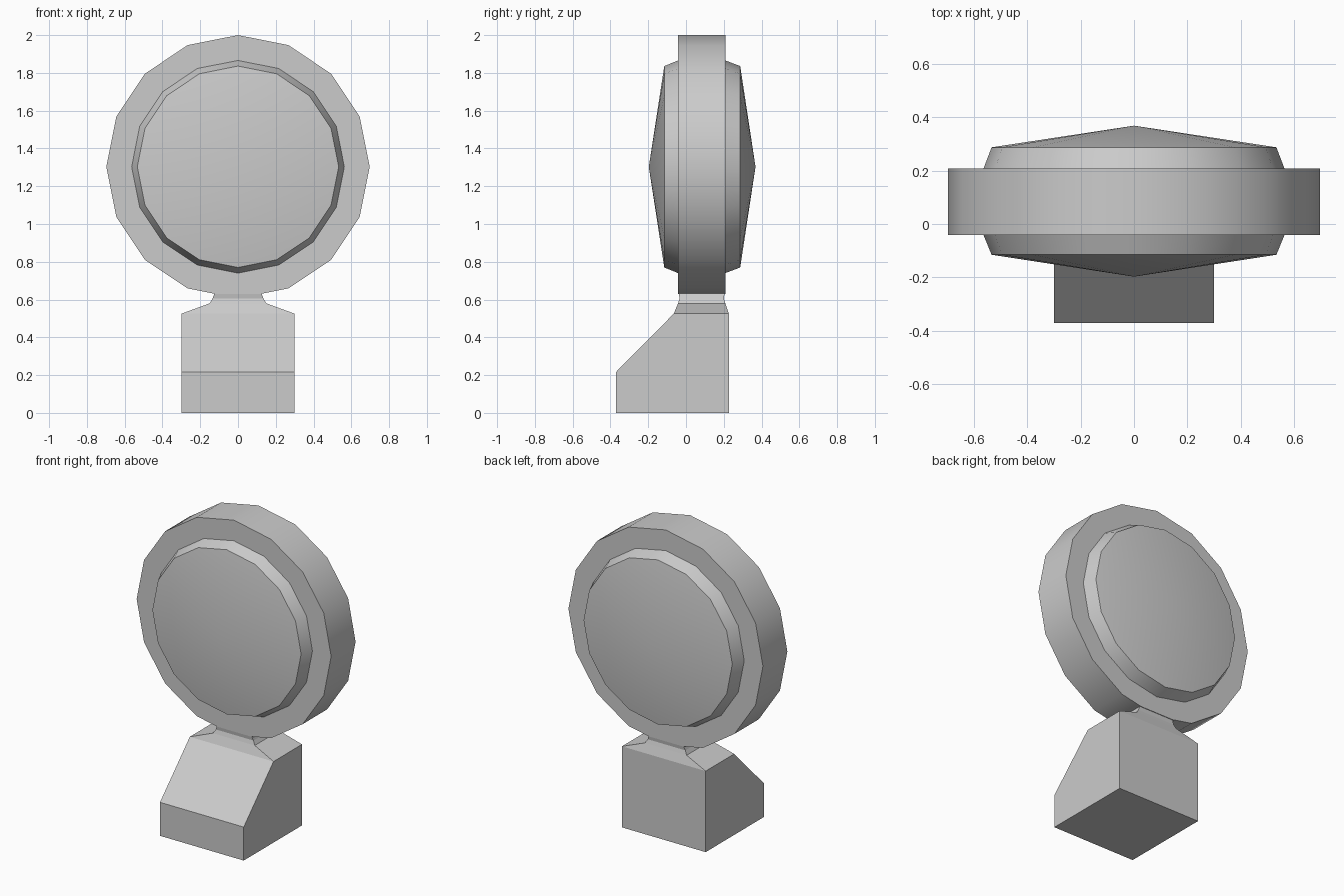
import bpy, bmesh, math

if "Cube" in bpy.data.objects:
    bpy.data.objects.remove(bpy.data.objects["Cube"])

HEAD_Z, SIDES = 1.303, 16


def finish(bm, name):
    bmesh.ops.recalc_face_normals(bm, faces=bm.faces)
    mesh = bpy.data.meshes.new(name)
    bm.to_mesh(mesh)
    bm.free()
    obj = bpy.data.objects.new(name, mesh)
    bpy.context.collection.objects.link(obj)
    return obj


def bridge(bm, a, b):
    n = len(a)
    for i in range(n):
        j = (i + 1) % n
        bm.faces.new((a[i], a[j], b[j], b[i]))


# Round head: lens cones, bezels and rim turned around the y axis
bm = bmesh.new()
profile = [(0.533, -0.115), (0.563, -0.042), (0.697, -0.042),
           (0.697, 0.208), (0.563, 0.208), (0.533, 0.287)]
rings = []
for r, y in profile:
    angles = [2 * math.pi * i / SIDES for i in range(SIDES)]
    rings.append([bm.verts.new((r * math.sin(a), y, HEAD_Z + r * math.cos(a)))
                  for a in angles])
for a, b in zip(rings, rings[1:]):
    bridge(bm, a, b)
for ring, y in ((rings[0], -0.197), (rings[-1], 0.368)):
    tip = bm.verts.new((0, y, HEAD_Z))
    for i in range(SIDES):
        bm.faces.new((ring[i], ring[(i + 1) % SIDES], tip))

# Trim the lowest corner flat where the head meets the neck
cut = bmesh.ops.bisect_plane(bm, geom=bm.verts[:] + bm.edges[:] + bm.faces[:],
                             plane_co=(0, 0, 0.63), plane_no=(0, 0, 1),
                             clear_inner=True)
bmesh.ops.holes_fill(bm, edges=[e for e in bm.edges if e.is_boundary], sides=0)
head = finish(bm, "round_head")
bpy.context.view_layer.objects.active = head
head.select_set(True)
bpy.ops.object.shade_smooth_by_angle(angle=math.radians(30))

# Pedestal with sloped front, chamfered top and short neck: stacked rectangles
bm = bmesh.new()
levels = [(0.0, 0.3, -0.37, 0.227), (0.217, 0.3, -0.37, 0.227),
          (0.525, 0.3, -0.065, 0.227), (0.58, 0.15, -0.042, 0.208),
          (0.605, 0.135, -0.034, 0.2), (0.631, 0.125, -0.038, 0.204)]
loops = [[bm.verts.new(p) for p in ((-w, f, z), (w, f, z), (w, b, z), (-w, b, z))]
         for z, w, f, b in levels]
for a, b in zip(loops, loops[1:]):
    bridge(bm, a, b)
bm.faces.new(loops[0])
bm.faces.new(loops[-1])
finish(bm, "pedestal")
